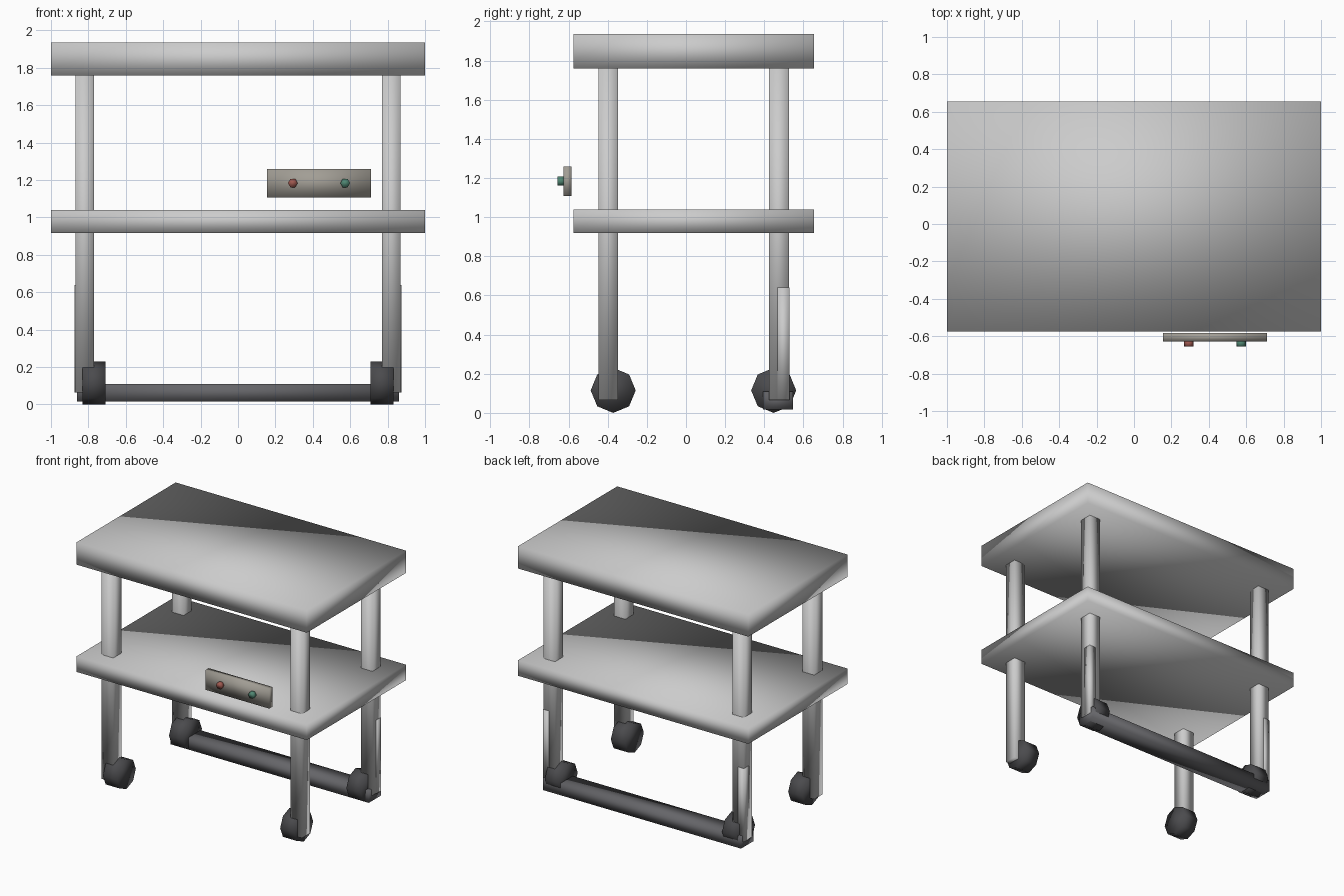
import bpy
from math import pi

if "Cube" in bpy.data.objects:
    bpy.data.objects.remove(bpy.data.objects["Cube"])


def material(name, rgb):
    m = bpy.data.materials.new(name)
    m.diffuse_color = (*rgb, 1)
    m.use_nodes = True
    m.node_tree.nodes["Principled BSDF"].inputs["Base Color"].default_value = m.diffuse_color
    return m


def finish(obj, name, mat):
    """Name the part, shade it smooth all over and colour it."""
    obj.name = name
    bpy.ops.object.shade_smooth()
    if mat:
        obj.data.materials.append(mat)
    return obj


def box(name, x, y, z, mat=None):
    """Box from (min, max) ranges on each axis."""
    bpy.ops.mesh.primitive_cube_add(size=1, location=[sum(r) / 2 for r in (x, y, z)])
    obj = bpy.context.object
    obj.scale = [r[1] - r[0] for r in (x, y, z)]
    bpy.ops.object.transform_apply(location=False, rotation=False, scale=True)
    return finish(obj, name, mat)


def cylinder(name, sides, radius, depth, loc, rot, mat=None):
    bpy.ops.mesh.primitive_cylinder_add(vertices=sides, radius=radius, depth=depth,
                                        location=loc, rotation=rot)
    return finish(bpy.context.object, name, mat)


def mirror_x(obj):
    """Bake the placement, then mirror across the centre plane."""
    bpy.ops.object.transform_apply(location=True, rotation=True, scale=True)
    obj.modifiers.new("Mirror", 'MIRROR')


rubber = material("rubber", (0.07, 0.07, 0.075))
dark = material("dark_metal", (0.13, 0.13, 0.14))
beige = material("panel_beige", (0.36, 0.34, 0.30))
red = material("knob_red", (0.35, 0.10, 0.08))
green = material("knob_green", (0.08, 0.24, 0.17))

# Table top and shelf
box("table_top", (-1, 1), (-0.575, 0.655), (1.76, 1.935))
box("shelf", (-1, 1), (-0.575, 0.655), (0.918, 1.04))

# Legs and octagonal wheels
for end, leg_y, wheel_y in (("front", -0.398, -0.372), ("back", 0.475, 0.448)):
    mirror_x(box(end + "_leg", (0.77, 0.87), (leg_y - 0.05, leg_y + 0.05), (0.065, 1.77)))
    mirror_x(cylinder(end + "_wheel", 8, 0.115, 0.125, (0.77, wheel_y, 0.115),
                      (0, pi / 2, 0), rubber))

# Back foot bar and its side brackets
box("foot_bar", (-0.86, 0.86), (0.394, 0.546), (0.017, 0.11), dark)
mirror_x(box("bar_bracket", (0.82, 0.874), (0.467, 0.528), (0.065, 0.64)))

# Control panel with two hexagonal knobs
box("control_panel", (0.155, 0.71), (-0.627, -0.584), (1.107, 1.26), beige)
for name, x, mat in (("red_knob", 0.293, red), ("green_knob", 0.573, green)):
    cylinder(name, 6, 0.026, 0.035, (x, -0.638, 1.184), (pi / 2, pi / 6, 0), mat)
